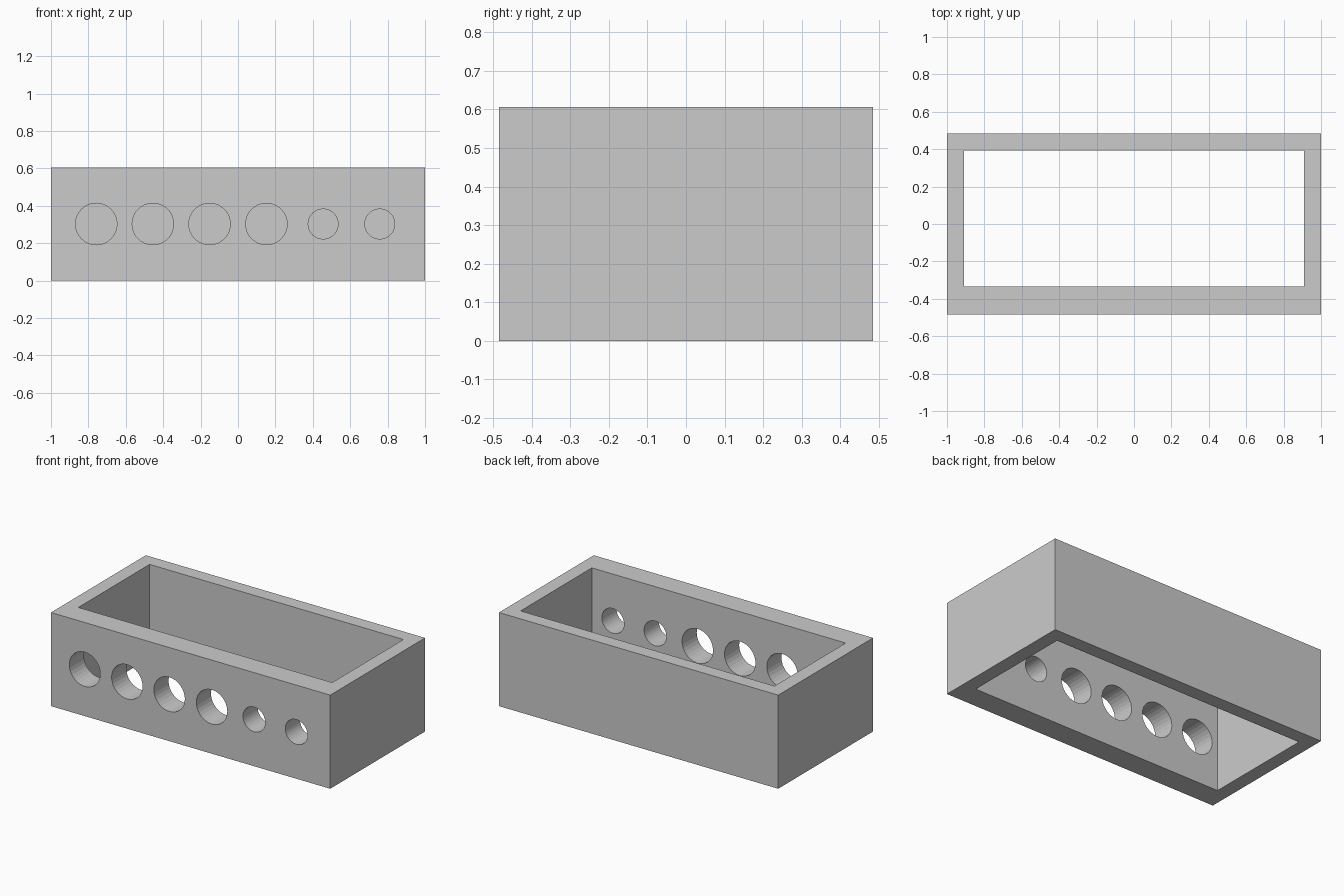
import bpy, bmesh
from mathutils import Matrix, Vector

if "Cube" in bpy.data.objects:
    bpy.data.objects.remove(bpy.data.objects["Cube"])

W, D, H = 2.0, 0.97, 0.606           # outer size
SIDE, BACK, FRONT = 0.091, 0.091, 0.15  # wall thicknesses
HOLES = [(-0.758, 0.111), (-0.455, 0.111), (-0.152, 0.111),
         (0.152, 0.111), (0.455, 0.08), (0.758, 0.08)]  # x, radius


def add_object(name, bm):
    mesh = bpy.data.meshes.new(name)
    bm.to_mesh(mesh)
    bm.free()
    ob = bpy.data.objects.new(name, mesh)
    bpy.context.collection.objects.link(ob)
    return ob


def box(name, lo, hi):
    lo, hi = Vector(lo), Vector(hi)
    bm = bmesh.new()
    bmesh.ops.create_cube(bm, size=1, matrix=Matrix.Translation((lo + hi) / 2)
                          @ Matrix.Diagonal((*(hi - lo), 1)))
    return add_object(name, bm)


def cut(target, cutter):
    mod = target.modifiers.new(cutter.name, 'BOOLEAN')
    mod.operation = 'DIFFERENCE'
    mod.solver = 'EXACT'
    mod.object = cutter
    cutter.hide_render = True
    cutter.display_type = 'WIRE'


# Outer block and the opening that runs right through it
frame = box("open_frame", (-W/2, -D/2, 0), (W/2, D/2, H))
opening = box("opening_cutter", (-W/2 + SIDE, -D/2 + FRONT, -0.1),
              (W/2 - SIDE, D/2 - BACK, H + 0.1))

# Row of round holes through the thick front wall only
bm = bmesh.new()
for x, r in HOLES:
    place = Matrix.Translation((x, -D/2 + FRONT/2, H/2)) @ Matrix.Rotation(1.5707963, 4, 'X')
    bmesh.ops.create_cone(bm, cap_ends=True, segments=32, radius1=r, radius2=r,
                          depth=FRONT + 0.1, matrix=place)
holes = add_object("hole_cutter", bm)

cut(frame, opening)
cut(frame, holes)

# Bake the cuts and clear the helpers
bpy.context.view_layer.objects.active = frame
frame.select_set(True)
for name in [m.name for m in frame.modifiers]:
    bpy.ops.object.modifier_apply(modifier=name)
for helper in (opening, holes):
    bpy.data.objects.remove(helper)
